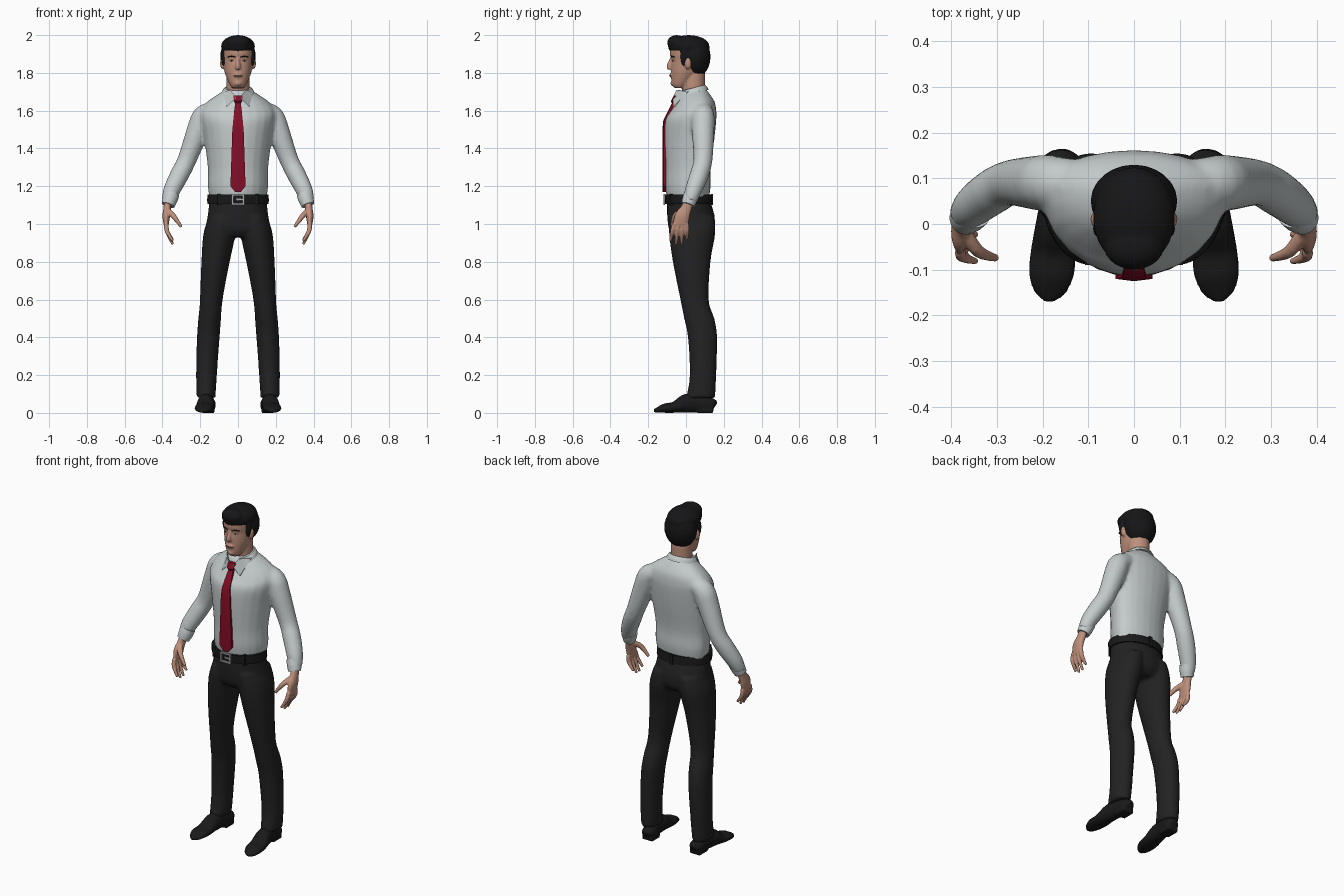
import bpy
import bmesh
from math import cos, sin, pi
from mathutils import Vector, Matrix

default_cube = bpy.data.objects.get("Cube")
if default_cube:
    bpy.data.objects.remove(default_cube, do_unlink=True)


def make_material(name, red, green, blue):
    material = bpy.data.materials.new(name)
    material.use_nodes = True
    colour = (red, green, blue, 1)
    material.diffuse_color = colour
    shader = next(node for node in material.node_tree.nodes if node.type == "BSDF_PRINCIPLED")
    shader.inputs["Base Color"].default_value = colour
    return material


shirt_grey = make_material("shirt grey", .56, .6, .6)
trouser_black = make_material("trouser black", .016, .016, .017)
leather_black = make_material("leather black", .01, .01, .01)
hair_black = make_material("hair black", .008, .008, .009)
skin = make_material("skin", .52, .28, .2)
lip_brown = make_material("lip brown", .3, .12, .09)
tie_red = make_material("tie red", .24, .004, .02)
silver = make_material("silver", .4, .4, .4)
eye_white = make_material("eye white", .6, .6, .6)

middle = (1,)
both = (1, -1)


def refine(rows, steps=4):
    """Smooth rows of numbers with a Catmull-Rom spline."""
    result = []
    last = len(rows) - 1
    for index in range(last):
        before, start = rows[max(index - 1, 0)], rows[index]
        end, after = rows[index + 1], rows[min(index + 2, last)]
        for step in range(steps):
            t = step / steps
            result.append([b + (c - a) * t / 2 + (a - 2.5 * b + 2 * c - d / 2) * t * t
                           + (1.5 * (b - c) + (d - a) / 2) * t ** 3
                           for a, b, c, d in zip(before, start, end, after)])
    return result + [list(rows[last])]


def loft(bm, rings, sides=middle):
    """Skin closed rings of points and cap the ends, once for each side."""
    for side in sides:
        loops = [[bm.verts.new((x * side, y, z)) for x, y, z in ring] for ring in rings]
        for low, high in zip(loops, loops[1:]):
            for index in range(len(low)):
                bm.faces.new((low[index - 1], low[index], high[index], high[index - 1]))
        bm.faces.new(loops[0][::-1])
        bm.faces.new(loops[-1])


def circle(count=24):
    return [(cos(2 * pi * index / count), sin(2 * pi * index / count)) for index in range(count)]


def body(bm, rows, centre=lambda z: 0, widest=.5, sides=middle, tilt=0):
    """Loft level ovals, each given as height, half width, front and back."""
    rings = []
    for z, half, front, back in refine(rows):
        mid = front + (back - front) * widest
        ring = []
        for across, along in circle():
            depth = along * (back - mid if along > 0 else mid - front)
            ring.append((centre(z) + half * across, mid + depth, z + tilt * depth))
        rings.append(ring)
    loft(bm, rings, sides)


def limb(bm, rows, sides=both, reference=(0, 1, 0)):
    """Loft a path of x, y, z and radius; a fifth value flattens the section."""
    rows = refine(rows)
    points = [Vector(row[:3]) for row in rows]
    rings = []
    for index, row in enumerate(rows):
        tangent = (points[min(index + 1, len(rows) - 1)] - points[max(index - 1, 0)]).normalized()
        across = Vector(reference)
        across = (across - tangent * across.dot(tangent)).normalized()
        upright = tangent.cross(across)
        rings.append([points[index] + across * row[3] * c + upright * row[-1] * s
                      for c, s in circle()])
    loft(bm, rings, sides)


def ball(bm, centre, radii, sides=middle):
    x, y, z = centre
    for side in sides:
        place = Matrix.Translation((x * side, y, z)) @ Matrix.Diagonal((*radii, 1))
        bmesh.ops.create_uvsphere(bm, u_segments=24, v_segments=14, radius=1, matrix=place)


def box(bm, centre, size, sides=middle):
    x, y, z = centre
    for side in sides:
        place = Matrix.Translation((x * side, y, z)) @ Matrix.Diagonal((*size, 1))
        bmesh.ops.create_cube(bm, size=1, matrix=place)


def finish(name, bm, material, voxel=0):
    """Make the object; a voxel size fuses its pieces into one smooth skin."""
    bmesh.ops.recalc_face_normals(bm, faces=bm.faces)
    mesh = bpy.data.meshes.new(name)
    bm.to_mesh(mesh)
    bm.free()
    mesh.materials.append(material)
    part = bpy.data.objects.new(name, mesh)
    bpy.context.collection.objects.link(part)
    if voxel:
        remesh = part.modifiers.new("fuse", "REMESH")
        remesh.mode = "VOXEL"
        remesh.voxel_size = voxel
        remesh.use_smooth_shade = True
        relax = part.modifiers.new("relax", "SMOOTH")
        relax.iterations = 3
    else:
        bpy.ops.object.select_all(action="DESELECT")
        part.select_set(True)
        bpy.context.view_layer.objects.active = part
        bpy.ops.object.shade_smooth_by_angle()


# Shirt: torso and sleeves
bm = bmesh.new()
body(bm, [(1.13, .15, -.1, .12), (1.2, .16, -.11, .13), (1.3, .16, -.11, .13),
          (1.45, .18, -.115, .15), (1.55, .2, -.11, .16), (1.6, .2, -.08, .16),
          (1.65, .16, -.05, .15), (1.71, .07, -.02, .11)], widest=.65)
limb(bm, [(.12, .09, 1.6, .05), (.18, .09, 1.57, .06), (.21, .09, 1.5, .06),
          (.27, .09, 1.34, .05), (.31, .07, 1.26, .05), (.35, .04, 1.18, .045), (.37, .02, 1.12, .035)])
finish("shirt", bm, shirt_grey, voxel=.01)

# Cuffs
bm = bmesh.new()
limb(bm, [(.35, .03, 1.16, .04), (.36, .02, 1.13, .04), (.37, .01, 1.1, .035)])
finish("cuffs", bm, shirt_grey)

# Collar: tilted band with two folded points
bm = bmesh.new()
body(bm, [(1.69, .09, -.05, .12), (1.71, .08, -.04, .11), (1.72, .07, -.03, .1)], tilt=.25)
finish("collar_band", bm, shirt_grey)
bm = bmesh.new()
flap = [Vector(p) for p in ((.01, -.06, 1.67), (.04, -.04, 1.71), (.08, .02, 1.7), (.06, -.06, 1.62))]
loft(bm, [flap, [point - Vector((0, .01, 0)) for point in flap]], both)
finish("collar_points", bm, shirt_grey)

# Tie: blade and knot with a soft centre ridge
bm = bmesh.new()
blade = [(1.17, .015, -.12), (1.2, .04, -.12), (1.5, .03, -.12), (1.55, .025, -.115),
         (1.6, .02, -.09), (1.64, .015, -.07), (1.65, .02, -.075), (1.68, .025, -.06)]
loft(bm, [[(-half, y, z), (0, y - .005, z), (half, y, z), (half, y + .015, z), (-half, y + .015, z)]
          for z, half, y in blade])
finish("tie", bm, tie_red)

# Trousers: hips and legs that spread towards the feet
bm = bmesh.new()
body(bm, [(1.14, .15, -.1, .12), (1.05, .16, -.1, .15), (.97, .17, -.09, .15), (.93, .13, -.06, .12)])
body(bm, [(1.04, .07, -.09, .15), (.95, .085, -.09, .155), (.8, .075, -.07, .13),
          (.6, .06, -.03, .12), (.5, .06, -.01, .15), (.4, .06, .01, .165),
          (.2, .055, .02, .16), (.08, .05, 0, .155)],
     centre=lambda z: .17 - .08 * z * z, sides=both)
finish("trousers", bm, trouser_black, voxel=.01)

# Belt with loops
bm = bmesh.new()
waist = 1.13
body(bm, [(waist - .025, .162, -.11, .14), (waist, .163, -.113, .138), (waist + .025, .161, -.115, .135)])
box(bm, (0, .138, waist), (.02, .01, .06))
box(bm, (.1, -.08, waist), (.015, .02, .06), both)
finish("belt", bm, leather_black)

# Buckle frame and prong
bm = bmesh.new()
box(bm, (.03, -.115, waist), (.01, .01, .06), both)
for height in (waist - .025, waist + .025):
    box(bm, (0, -.115, height), (.07, .01, .01))
box(bm, (.01, -.115, waist), (.04, .01, .01))
finish("buckle", bm, silver)

# Shoes turned slightly outwards, with heel blocks
bm = bmesh.new()
limb(bm, [(.17 - .1 * y, y, height, height, half) for y, height, half in (
    (.15, .03, .02), (.13, .04, .04), (.06, .05, .04), (0, .05, .045), (-.06, .03, .05),
    (-.11, .025, .05), (-.15, .015, .035), (-.17, .01, .01))], reference=(0, 0, 1))
box(bm, (.16, .105, .025), (.07, .08, .05), both)
finish("shoes", bm, leather_black, voxel=.007)

# Hands: palm, thumb and four spread fingers
bm = bmesh.new()
limb(bm, [(.37, .02, 1.13, .025, .02), (.375, 0, 1.08, .03, .02), (.38, -.02, 1.04, .04, .02),
          (.38, -.03, .99, .04, .012)])
limb(bm, [(.37, -.02, 1.07, .016), (.34, -.06, 1.04, .014), (.3, -.075, .985, .008)])
for finger in range(4):
    knuckle = -.062 + .022 * finger
    end = knuckle - .02 + .007 * finger
    tip = .89 + .01 * (finger - 1.4) ** 2
    limb(bm, [(.38, knuckle, 1, .012), (.375, (knuckle + end) / 2, .96, .012), (.345, end, tip, .007)])
finish("hands", bm, skin, voxel=.0045)

# Head: skull, neck, nose, ears, mouth and chin
bm = bmesh.new()
body(bm, [(1.72, .03, -.06, -.01), (1.74, .045, -.075, .02), (1.8, .07, -.08, .08),
          (1.84, .077, -.08, .1), (1.87, .08, -.078, .1), (1.9, .08, -.086, .1),
          (1.94, .08, -.08, .1), (1.97, .05, -.04, .07)])
body(bm, [(1.64, .06, -.02, .1), (1.8, .06, -.02, .1)])
limb(bm, [(0, -.07, 1.885, .01), (0, -.083, 1.86, .01), (0, -.09, 1.835, .013), (0, -.085, 1.82, .012)],
     middle)
ball(bm, (.083, .01, 1.85), (.012, .018, .03), both)
ball(bm, (0, -.074, 1.787), (.026, .014, .012))
ball(bm, (0, -.068, 1.745), (.02, .014, .014))
finish("head", bm, skin, voxel=.005)

# Eyes
bm = bmesh.new()
ball(bm, (.033, -.065, 1.865), (.013, .009, .004), both)
finish("eyes", bm, eye_white)

# Pupils and brows
bm = bmesh.new()
ball(bm, (.033, -.07, 1.865), (.005, .005, .004), both)
limb(bm, [(.014, -.08, 1.883, .003), (.034, -.075, 1.888, .003), (.054, -.063, 1.884, .003)])
finish("pupils_and_brows", bm, hair_black)

# Lips
bm = bmesh.new()
ball(bm, (0, -.081, 1.785), (.023, .008, .005))
finish("lips", bm, lip_brown)

# Hair: back, swept top, fringe and sideburns
bm = bmesh.new()
ball(bm, (0, .05, 1.885), (.095, .08, .11))
ball(bm, (0, .015, 1.94), (.09, .11, .06))
ball(bm, (0, -.05, 1.96), (.065, .05, .04))
ball(bm, (.076, -.01, 1.885), (.014, .02, .05), both)
finish("hair", bm, hair_black, voxel=.006)
